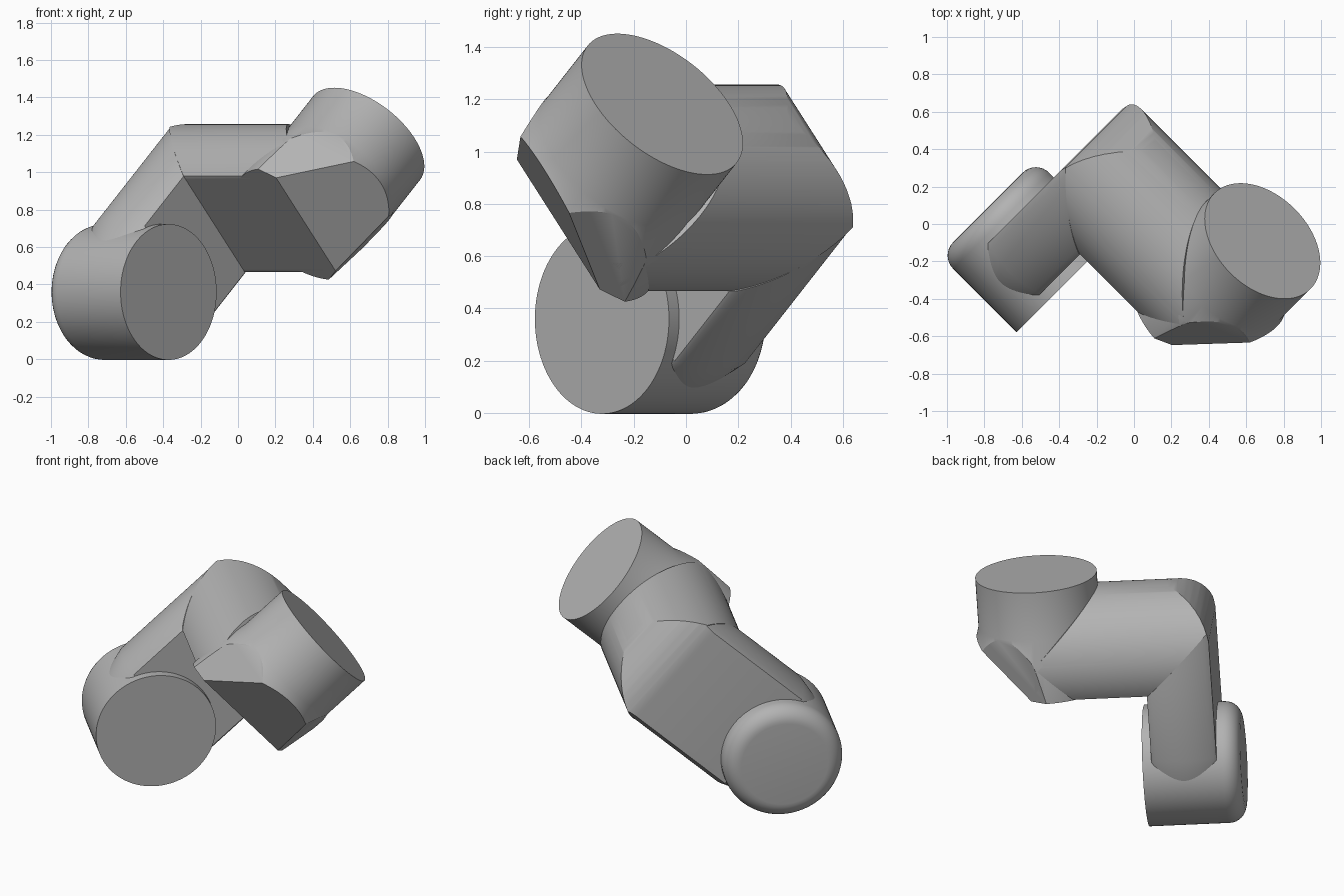
import bpy, bmesh
from math import sin, cos, pi, radians
from mathutils import Vector, Matrix

cube = bpy.data.objects.get("Cube")
if cube:
    bpy.data.objects.remove(cube)

# Plain grey finish
grey = bpy.data.materials.new("plain_grey")
grey.use_nodes = True
colour = (0.45, 0.45, 0.45, 1)
grey.diffuse_color = colour
grey.node_tree.nodes["Principled BSDF"].inputs["Base Color"].default_value = colour

# The link bends in one tilted plane: s along the hinges, t along the arm, f across
S = Vector((1, -1, 0)).normalized()
T = Vector((0.525, 0.525, 0.67)).normalized()
FRAME = Matrix((S, T, S.cross(T))).transposed().to_4x4()

SIDES = 120
ANGLES = [2 * pi * i / SIDES for i in range(SIDES)]
MID = 0.595           # f of the bend plane
HINGE_T = -0.123      # t of the lower hinge
CROSS_T = 0.62        # t of the cross tube
FLAT_T = 0.417        # t of the flat underside of the cross tube
ARM_S = -0.283        # s of the arm's axis
INNER, OUTER = -0.09, -0.48   # s of the arm's two flats
TIP_S = 0.55          # s of the upper socket
R = 0.363             # hinge and socket radius
TUBE_R = 0.4          # arm and cross tube radius


def loft(name, rings, cuts=()):
    """Skin closed rings, cap both ends, trim by planes and place in the frame."""
    bm = bmesh.new()
    loops = [[bm.verts.new(p) for p in ring] for ring in rings]
    for a, b in zip(loops, loops[1:]):
        for i in range(SIDES):
            j = (i + 1) % SIDES
            bm.faces.new((a[i], a[j], b[j], b[i]))
    bm.faces.new(loops[0])
    bm.faces.new(loops[-1])
    for point, normal in cuts:
        geom = bm.verts[:] + bm.edges[:] + bm.faces[:]
        cut = bmesh.ops.bisect_plane(bm, geom=geom, plane_co=point,
                                     plane_no=normal, clear_outer=True)
        edges = [g for g in cut["geom_cut"] if isinstance(g, bmesh.types.BMEdge)]
        if edges:
            bmesh.ops.contextual_create(bm, geom=edges)
    bm.transform(FRAME)
    bmesh.ops.recalc_face_normals(bm, faces=bm.faces[:])
    mesh = bpy.data.meshes.new(name)
    bm.to_mesh(mesh)
    bm.free()
    mesh.materials.append(grey)
    obj = bpy.data.objects.new(name, mesh)
    bpy.context.collection.objects.link(obj)
    bpy.ops.object.select_all(action='DESELECT')
    obj.select_set(True)
    bpy.context.view_layer.objects.active = obj
    bpy.ops.object.shade_smooth_by_angle(angle=radians(25))


def hinge_ring(s, r):
    return [(s, HINGE_T + r * cos(a), MID + r * sin(a)) for a in ANGLES]


def tube_ring(s):
    return [(s, max(CROSS_T + TUBE_R * cos(a), FLAT_T), MID + TUBE_R * sin(a))
            for a in ANGLES]


def arm_ring(t, r):
    return [(min(max(ARM_S + r * cos(a), OUTER), INNER), t, MID + r * sin(a))
            for a in ANGLES]


def socket_ring(t, r):
    return [(TIP_S + r * cos(a), t, MID + r * sin(a)) for a in ANGLES]


# Lower hinge: drum with a rounded back rim
back, rim = -0.615, 0.1
rings = [hinge_ring(-0.035, R)]
for k in range(9):
    p = pi / 2 * k / 8
    rings.append(hinge_ring(back + rim * (1 - sin(p)), R - rim * (1 - cos(p))))
loft("lower_hinge", rings)

# Planes that round over the outer corner of the lower bend
bend = 0.3
round_over = []
for k in range(10):
    p = pi / 2 * k / 10
    n = Vector((-cos(p), sin(p), 0))
    centre = Vector((OUTER + bend, CROSS_T + TUBE_R - bend, MID))
    round_over.append((centre + bend * n, n))

# Planes that trim the outer corner of the upper bend into three facets
chop = [((0.79, 0.605, MID), (1, -1, 0))]
for side in (-1, 1):
    chop.append(((0.58, FLAT_T, MID + side * 0.35), (0.55, -0.15, side * 0.82)))

# Arm: tube with two flats, mitred into the cross tube
lower_mitre = (INNER, FLAT_T, MID)
loft("arm", [arm_ring(HINGE_T, 0.36), arm_ring(0.02, TUBE_R), arm_ring(1.2, TUBE_R)],
     [(lower_mitre, (1, 1, 0))] + round_over)

# Cross tube: flat underneath, mitred at both ends
upper_mitre = (TIP_S, CROSS_T + 0.04, MID)
loft("cross_tube", [tube_ring(-0.9), tube_ring(1.2)],
     [(lower_mitre, (-1, -1, 0)), (upper_mitre, (1, 1, 0))] + round_over + chop)

# Upper socket: swells slightly where it joins the cross tube
loft("upper_socket", [socket_ring(FLAT_T, TUBE_R), socket_ring(0.66, TUBE_R),
                      socket_ring(0.8, R), socket_ring(1.105, R)], chop)
